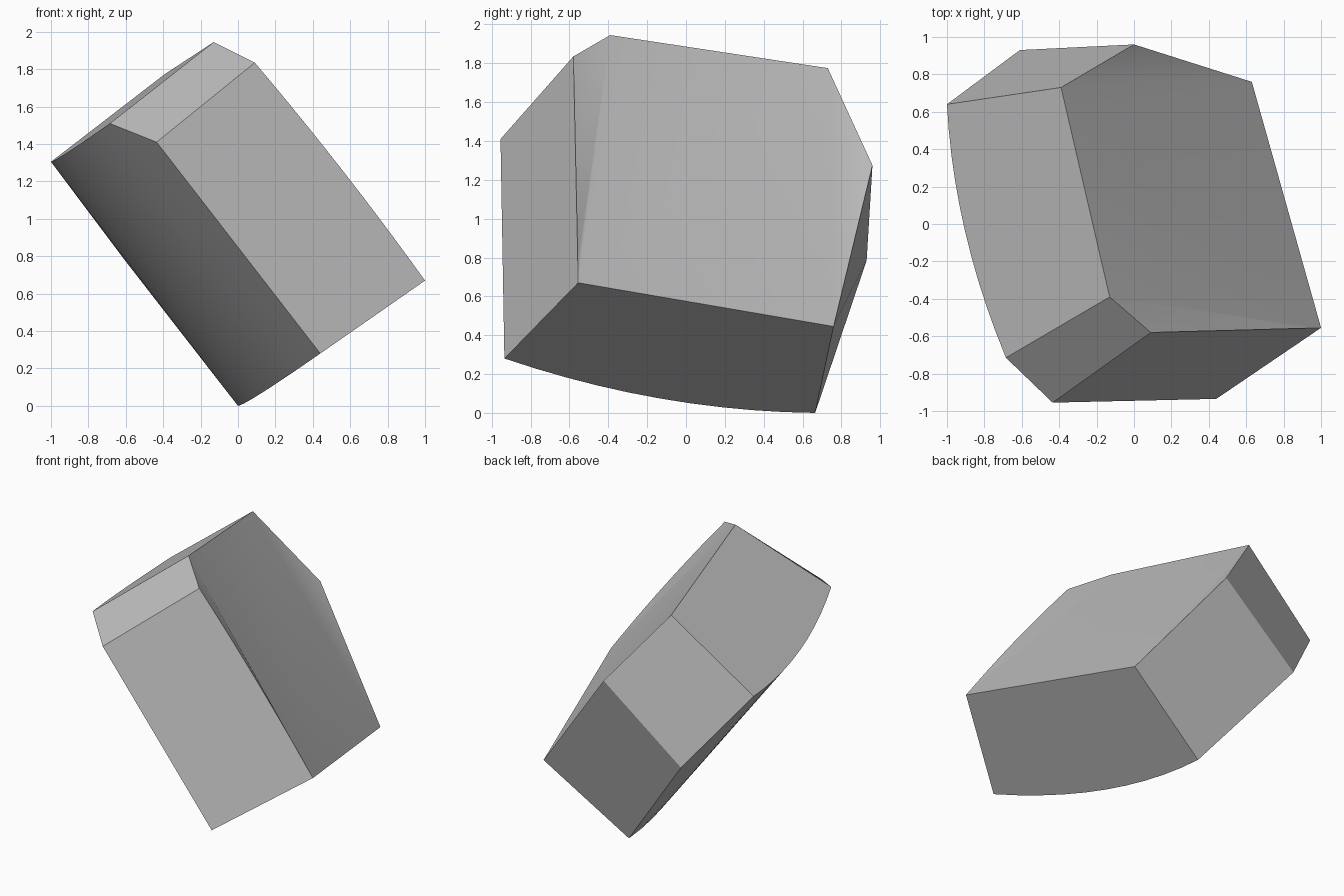
import bpy, bmesh, math
from mathutils import Vector

cube = bpy.data.objects.get("Cube")
if cube:
    bpy.data.objects.remove(cube)

# Plain stone grey
grey = bpy.data.materials.new("stone_grey")
grey.use_nodes = True
colour = (0.5, 0.5, 0.5, 1)
grey.diffuse_color = colour
grey.node_tree.nodes["Principled BSDF"].inputs["Base Color"].default_value = colour

# Corners of the two six-sided ends of the tilted block
upper = [(0.09, -0.58, 1.835), (-0.13, -0.39, 1.945), (-0.39, 0.73, 1.775),
         (0, 0.96, 1.275), (0.63, 0.76, 0.445), (1, -0.555, 0.67)]
lower = [(-0.435, -0.955, 1.41), (-0.685, -0.715, 1.51), (-1, 0.64, 1.305),
         (-0.61, 0.93, 0.785), (0, 0.665, 0), (0.44, -0.935, 0.28)]
normal = Vector((0.79, 0, 0.61))
STEPS = 10

bm = bmesh.new()
up = [bm.verts.new(p) for p in upper]
low = [bm.verts.new(p) for p in lower]


def bowed(a, b, bow):
    """Chain of vertices from a to b, bowed along the block's normal."""
    chain = [a]
    for i in range(1, STEPS):
        t = i / STEPS
        chain.append(bm.verts.new(a.co.lerp(b.co, t) + normal * bow * t * (1 - t)))
    return chain + [b]


side_arc = bowed(low[1], low[2], -0.31)
base_arc = bowed(low[5], low[4], -0.43)
top_arc = bowed(up[0], up[5], 0.06)

# Six walls, three of them with a curved rim
bm.faces.new([low[0], low[1], up[1], up[0]])
bm.faces.new(side_arc + [up[2], up[1]])
for i in (2, 3):
    bm.faces.new([low[i], low[i + 1], up[i + 1], up[i]])
bm.faces.new(base_arc + [up[4], up[5]])
bm.faces.new([low[5], low[0]] + top_arc)

# Curved underside
bm.faces.new([low[0], low[5], low[1]])
for i in range(STEPS):
    bm.faces.new([side_arc[i], base_arc[i], base_arc[i + 1], side_arc[i + 1]])
bm.faces.new([low[2], low[4], low[3]])

# Gently folded upper end
for i in range(STEPS):
    bm.faces.new([up[1], top_arc[i + 1], top_arc[i]])
bm.faces.new([up[1], up[2], up[5]])
bm.faces.new([up[2], up[4], up[5]])
bm.faces.new([up[2], up[3], up[4]])
bmesh.ops.recalc_face_normals(bm, faces=bm.faces)

mesh = bpy.data.meshes.new("faceted_block")
bm.to_mesh(mesh)
bm.free()
mesh.materials.append(grey)
block = bpy.data.objects.new("faceted_block", mesh)
bpy.context.collection.objects.link(block)

# Smooth the curved ends and keep the rims sharp
bpy.ops.object.select_all(action='DESELECT')
block.select_set(True)
bpy.context.view_layer.objects.active = block
bpy.ops.object.shade_smooth_by_angle(angle=math.radians(30))
